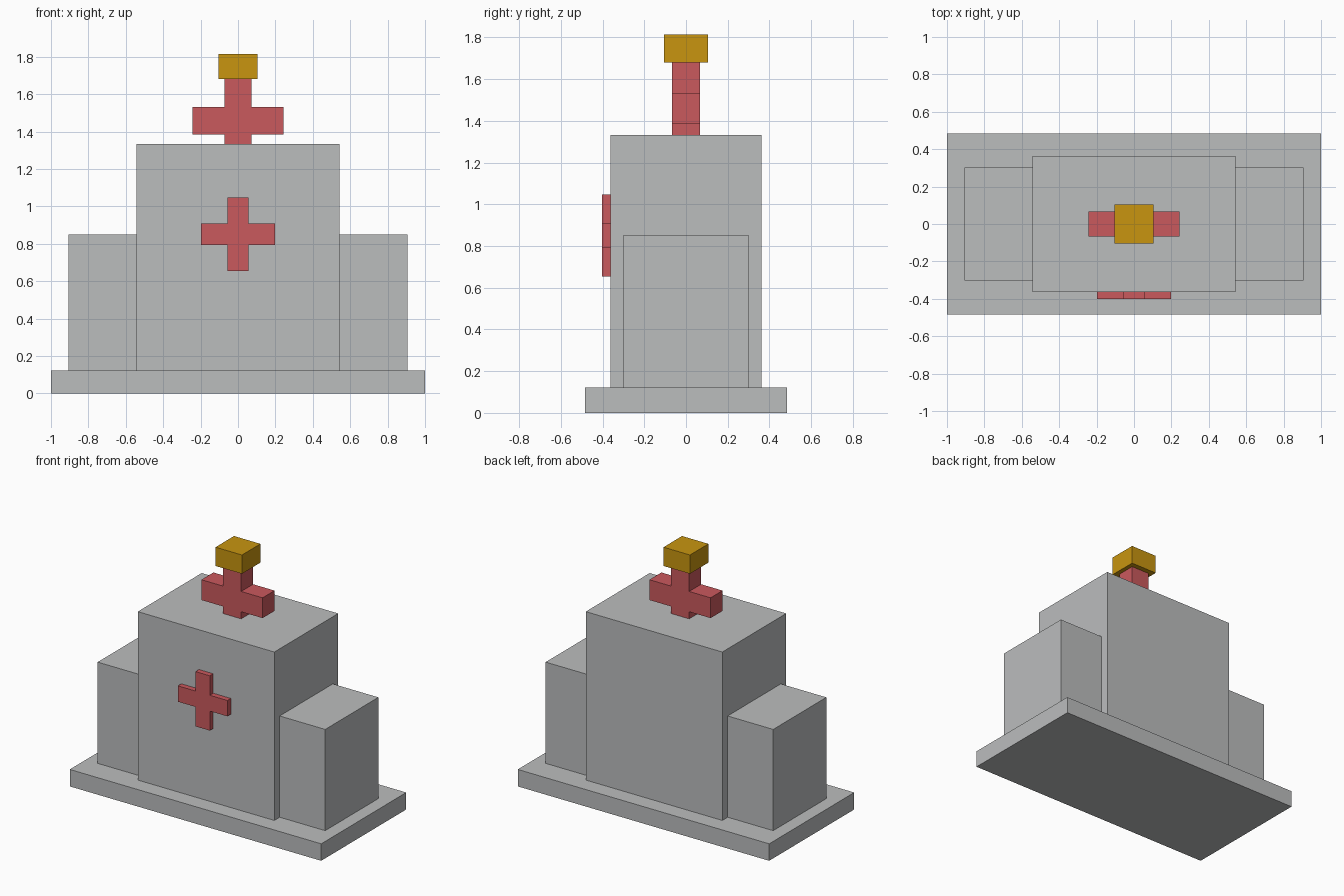
import bpy
import bmesh
from mathutils import Matrix, Vector

cube = bpy.data.objects.get("Cube")
if cube:
    bpy.data.objects.remove(cube, do_unlink=True)


def make_material(name, rgb):
    mat = bpy.data.materials.new(name)
    mat.use_nodes = True
    color = (*rgb, 1.0)
    mat.diffuse_color = color
    mat.node_tree.nodes["Principled BSDF"].inputs["Base Color"].default_value = color
    return mat


grey = make_material("stone grey", (0.50, 0.51, 0.515))
red = make_material("cross red", (0.59, 0.10, 0.11))
gold = make_material("lamp gold", (0.58, 0.30, 0.005))


def finish(name, bm, mat):
    bmesh.ops.recalc_face_normals(bm, faces=bm.faces)
    mesh = bpy.data.meshes.new(name)
    bm.to_mesh(mesh)
    bm.free()
    mesh.materials.append(mat)
    obj = bpy.data.objects.new(name, mesh)
    bpy.context.collection.objects.link(obj)
    return obj


def box(name, x, y, z, mat):
    """Box from (min, max) ranges on each axis."""
    size = [r[1] - r[0] for r in (x, y, z)]
    center = Vector([(r[0] + r[1]) / 2 for r in (x, y, z)])
    bm = bmesh.new()
    bmesh.ops.create_cube(bm, size=1, matrix=Matrix.Translation(center) @ Matrix.Diagonal((*size, 1)))
    return finish(name, bm, mat)


def plus(name, z, arm, half, y, mat):
    """Upright plus sign centred at height z, extruded along y."""
    bm = bmesh.new()
    corner = [(arm, -half), (arm, half), (half, half)]
    outline = []
    for _ in range(4):
        outline += corner
        corner = [(-b, a) for a, b in corner]
    face = bm.faces.new([bm.verts.new((a, y[0], z + b)) for a, b in outline])
    new = bmesh.ops.extrude_face_region(bm, geom=[face])["geom"]
    moved = [v for v in new if isinstance(v, bmesh.types.BMVert)]
    bmesh.ops.translate(bm, verts=moved, vec=(0, y[1] - y[0], 0))
    return finish(name, bm, mat)


# Building: plinth, central block and side wings
box("base_plinth", (-1, 1), (-0.483, 0.483), (0, 0.122), grey)
box("main_block", (-0.543, 0.543), (-0.363, 0.363), (0.122, 1.333), grey)
for side, x in (("left", (0.543, 0.905)), ("right", (-0.905, -0.543))):
    box(side + "_wing", x, (-0.302, 0.302), (0.122, 0.85), grey)

# Crosses on the front wall and the roof
plus("front_cross", 0.85, 0.197, 0.057, (-0.402, -0.363), red)
plus("roof_cross", 1.457, 0.243, 0.073, (-0.068, 0.068), red)

# Lamp on top of the roof cross
box("top_lamp", (-0.105, 0.105), (-0.105, 0.105), (1.68, 1.815), gold)
